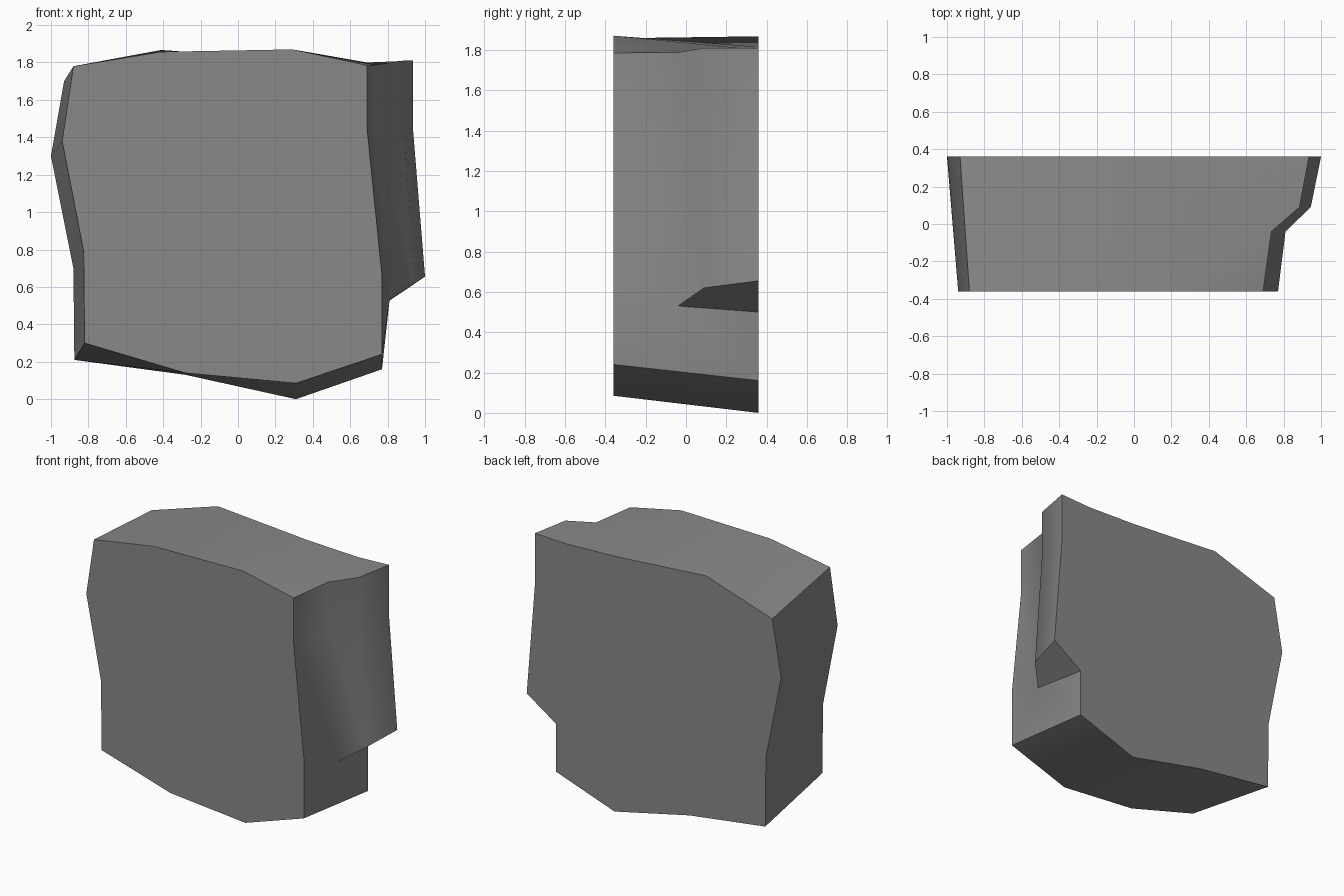
import bpy
import bmesh
import math

cube = bpy.data.objects.get("Cube")
if cube:
    bpy.data.objects.remove(cube, do_unlink=True)

FRONT, BACK = -0.36, 0.36
NOTCH_FRONT, NOTCH_BACK = -0.04, 0.09


def make_material(name, rgb):
    mat = bpy.data.materials.new(name)
    mat.use_nodes = True
    colour = (*rgb, 1.0)
    mat.diffuse_color = colour
    mat.node_tree.nodes["Principled BSDF"].inputs["Base Color"].default_value = colour
    return mat


bm = bmesh.new()


def row(y, profile):
    """Add a row of vertices from (x, z) points at one depth."""
    return [bm.verts.new((x, y, z)) for x, z in profile]


def bridge(row_a, row_b):
    """Join two rows of equal length with a strip of quads."""
    for i in range(len(row_a) - 1):
        bm.faces.new((row_a[i], row_a[i + 1], row_b[i + 1], row_b[i]))


# Top edge, running left to right across the front and back
top_front = row(FRONT, [(-0.88, 1.78), (-0.41, 1.857), (0.29, 1.87)])
top_back = row(BACK, [(-0.93, 1.70), (-0.41, 1.867), (0.29, 1.815)])
top_back_step = row(BACK, [(0.69, 1.80)])[0]

# Stepped side: four columns from top to ledge, front to back
step_columns = [
    row(FRONT, [(0.69, 1.785), (0.69, 1.45), (0.77, 0.66)]),
    row(NOTCH_FRONT, [(0.735, 1.787), (0.735, 1.45), (0.81, 0.53)]),
    row(NOTCH_BACK, [(0.885, 1.81), (0.885, 1.45), (0.945, 0.62)]),
    row(BACK, [(0.935, 1.81), (0.935, 1.45), (1.0, 0.655)]),
]
ledge_inner = row(BACK, [(0.77, 0.50)])[0]

# Bottom edge, running from the stepped side to the plain side
bottom_front = row(FRONT, [(0.77, 0.24), (0.31, 0.085), (-0.28, 0.14), (-0.82, 0.30)])
bottom_back = row(BACK, [(0.77, 0.16), (0.31, 0.0), (-0.28, 0.13), (-0.875, 0.21)])

# Plain side, running upward
side_front = row(FRONT, [(-0.825, 0.79), (-0.94, 1.38)])
side_back = row(BACK, [(-0.88, 0.70), (-1.0, 1.30)])

# Stepped side wall
for a, b in zip(step_columns, step_columns[1:]):
    bridge(a, b)
col_front, col_notch, col_step, col_back = step_columns

# Ledge underside and the wall beneath it
bm.faces.new((col_notch[-1], col_step[-1], col_back[-1], ledge_inner))
bm.faces.new((col_front[-1], col_notch[-1], bottom_front[0]))
bm.faces.new((col_notch[-1], ledge_inner, bottom_back[0], bottom_front[0]))

# Bottom and plain side in one continuous strip
bridge(bottom_front + side_front + top_front[:1],
       bottom_back + side_back + top_back[:1])

# Top surface, closing around the step
bridge(top_front, top_back)
bm.faces.new((top_front[-1], col_front[0], col_notch[0]))
bm.faces.new((top_front[-1], col_notch[0], top_back_step, top_back[-1]))
bm.faces.new((col_notch[0], col_step[0], col_back[0], top_back_step))

# Flat front and back faces
bm.faces.new(top_front + col_front + bottom_front + side_front)
bm.faces.new(top_back + [top_back_step] + col_back + [ledge_inner]
             + bottom_back + side_back)

bmesh.ops.recalc_face_normals(bm, faces=bm.faces[:])
mesh = bpy.data.meshes.new("stone_block")
bm.to_mesh(mesh)
bm.free()

block = bpy.data.objects.new("stone_block", mesh)
bpy.context.collection.objects.link(block)
mesh.materials.append(make_material("stone_grey", (0.25, 0.25, 0.25)))

# Soft shading across the gentle bends, crisp outer edges
bpy.ops.object.select_all(action="DESELECT")
block.select_set(True)
bpy.context.view_layer.objects.active = block
bpy.ops.object.shade_smooth_by_angle(angle=math.radians(48))
